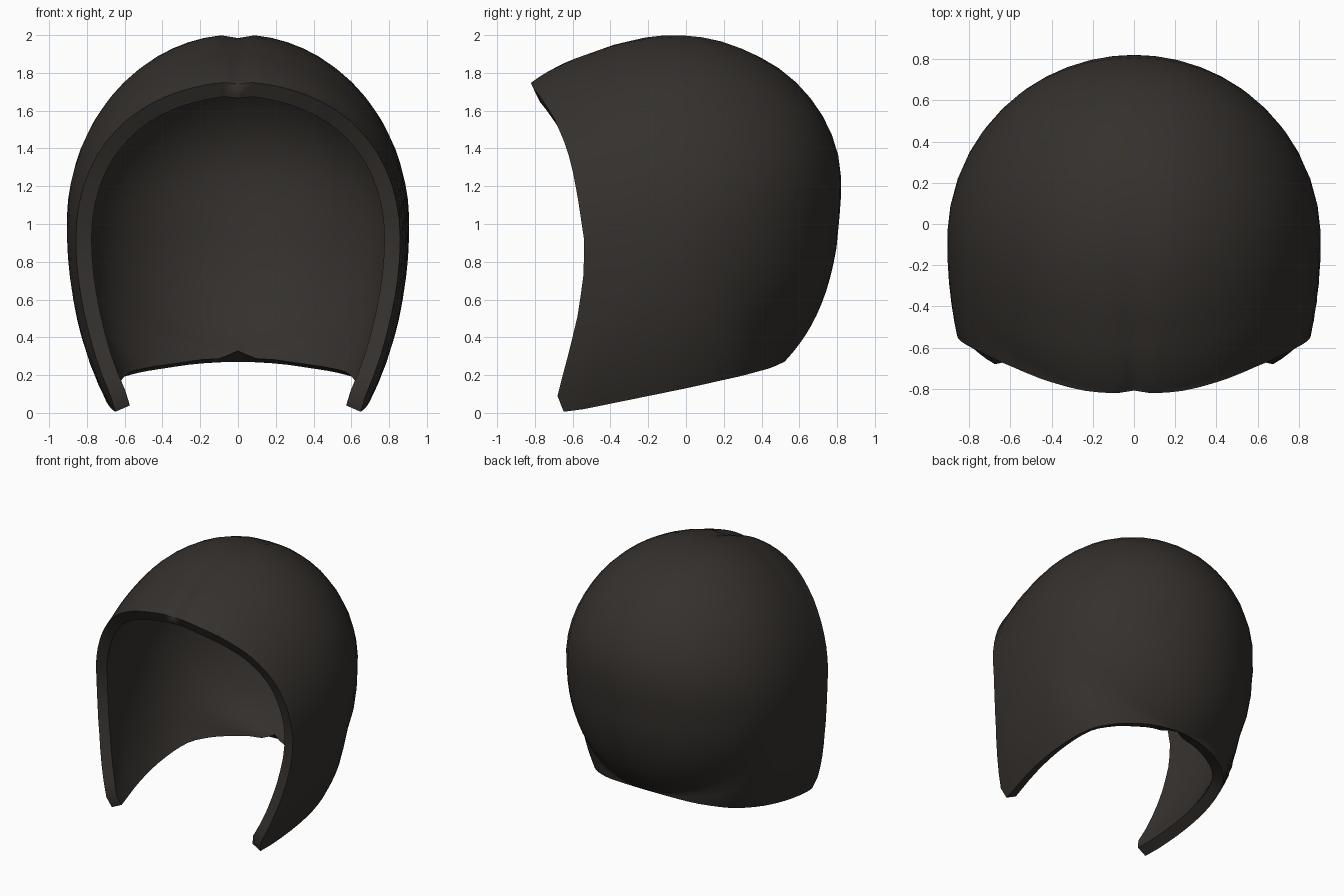
import bpy, bmesh, math
from mathutils import Vector

if "Cube" in bpy.data.objects:
    bpy.data.objects.remove(bpy.data.objects["Cube"])

CY, CZ, W = -0.08, 1.0, 0.907      # shell centre (side view) and half width
N, M = 44, 16                      # ribs front to back, steps per half rib

# side-view radius of the shell by angle in degrees (0 = back, 90 = up)
RADII = [(-50.6, .945), (-27.4, .901), (-16.4, .886), (0, .885), (12.5, .922),
         (21.7, .958), (34.3, .986), (47.2, 1.001), (62.4, 1.006), (73.9, 1.010),
         (91, 1.005), (102.8, 1.0), (115.4, 1.005), (134.6, 1.058), (137.7, 1.08),
         (143, 1.12), (155, 1.22), (175, 1.4), (205, 1.5), (225.6, 1.55),
         (239, 1.65), (270, 1.4), (293, 1.2), (309.4, .945)]
A0, A1 = 134.6, -50.6              # centre line runs from brow to nape


def radius(a):
    a = (a + 50.6) % 360 - 50.6
    for i in range(len(RADII) - 1):
        (a0, r0), (a1, r1) = RADII[i], RADII[i + 1]
        if a <= a1:
            return r0 + (r1 - r0) * (a - a0) / (a1 - a0)
    return RADII[-1][1]


def smooth_radius(a):
    if a > 125 or a < -45:
        return radius(a)
    return sum(radius(a + d) for d in (-4, -2, 0, 2, 4)) / 5


def on_centre(a):
    r, t = smooth_radius(a), math.radians(a)
    return Vector((CY + r * math.cos(t), CZ + r * math.sin(t)))


def half_width(p):
    d = p - Vector((CY, CZ))
    rho = d.length / radius(math.degrees(math.atan2(d.y, d.x)))
    return W * math.sqrt(max(0, 1 - rho * rho))


# face opening and lower edge, side view (y, z)
edge = [on_centre(A0)] + [Vector(p) for p in (
    (-.815, 1.729), (-.775, 1.677), (-.70, 1.565), (-.63, 1.4), (-.595, 1.26),
    (-.57, 1.12), (-.54, .92), (-.54, .75), (-.57, .53), (-.615, .34), (-.655, .19),
    (-.69, .05), (-.66, .005), (-.58, .012), (0, .13), (.3, .197), (.45, .238))] + [on_centre(A1)]
lengths = [(b - a).length for a, b in zip(edge, edge[1:])]


def on_edge(u):
    d = u * sum(lengths)
    for a, b, l in zip(edge, edge[1:], lengths):
        if d <= l:
            return a.lerp(b, d / l)
        d -= l
    return edge[-1]


def shell_point(p, x):
    # shallow crease along the middle, fading towards the back
    fade = min(1, max(0, (0.5 - p.x) / 0.5))
    k = 1 - 0.02 * fade * math.exp(-(x / 0.05) ** 2)
    return Vector((x, CY + (p.x - CY) * k, CZ + (p.y - CZ) * k))


# ribs arch from one lower edge over the head to the other
bm = bmesh.new()
rows = []
for i in range(N + 1):
    u = (1 - math.cos(math.pi * i / N)) / 2
    top, low = on_centre(A0 + (A1 - A0) * u), on_edge(u)
    row = []
    for j in range(-M, M + 1):
        t = abs(j) / M
        p = top.lerp(low, 1 - math.cos(t * math.pi / 2))
        x = 0 if j == 0 or i in (0, N) else math.copysign(half_width(p), j)
        row.append(bm.verts.new(shell_point(p, x)))
    rows.append(row)
for a, b in zip(rows, rows[1:]):
    for j in range(2 * M):
        bm.faces.new((a[j], a[j + 1], b[j + 1], b[j]))
bmesh.ops.remove_doubles(bm, verts=bm.verts, dist=0.0008)
bm.normal_update()
centre = Vector((0, CY, CZ))
if sum(f.normal.dot(f.calc_center_median() - centre) * f.calc_area() for f in bm.faces) < 0:
    bmesh.ops.reverse_faces(bm, faces=bm.faces)
mesh = bpy.data.meshes.new("helmet_shell")
bm.to_mesh(mesh)
bm.free()
shell = bpy.data.objects.new("helmet_shell", mesh)
bpy.context.collection.objects.link(shell)

# wall thickness, inwards
solid = shell.modifiers.new("wall", 'SOLIDIFY')
solid.thickness = 0.085
solid.offset = -1

mat = bpy.data.materials.new("dark_brown")
mat.diffuse_color = (0.035, 0.030, 0.026, 1)
mat.use_nodes = True
mat.node_tree.nodes["Principled BSDF"].inputs["Base Color"].default_value = mat.diffuse_color
mesh.materials.append(mat)

bpy.context.view_layer.objects.active = shell
shell.select_set(True)
bpy.ops.object.modifier_apply(modifier="wall")
bpy.ops.object.shade_smooth_by_angle(angle=math.radians(40))
